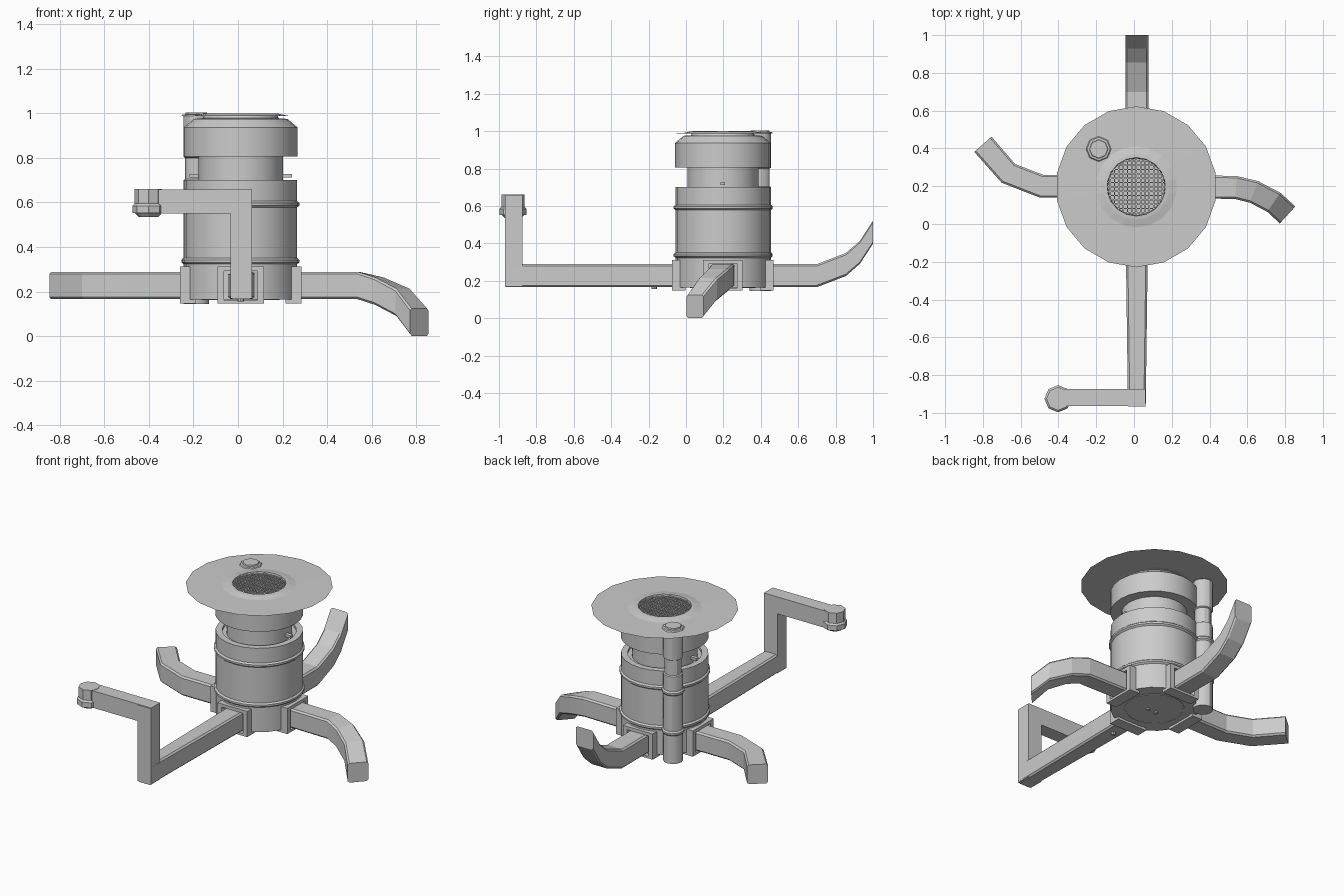
import bpy, bmesh, math
from mathutils import Vector

if "Cube" in bpy.data.objects:
    bpy.data.objects.remove(bpy.data.objects["Cube"])

CX, CY = 0.012, 0.197   # axis of the drain body


def make(name, bm, smooth=False):
    bmesh.ops.recalc_face_normals(bm, faces=bm.faces)
    me = bpy.data.meshes.new(name)
    bm.to_mesh(me)
    bm.free()
    ob = bpy.data.objects.new(name, me)
    bpy.context.collection.objects.link(ob)
    if smooth:
        bpy.ops.object.select_all(action='DESELECT')
        ob.select_set(True)
        bpy.context.view_layer.objects.active = ob
        bpy.ops.object.shade_smooth_by_angle(angle=math.radians(30))
    return ob


def lathe(name, profile, x, y, n=24, smooth=True, cap=True):
    """Revolve (radius, z) points around a vertical axis."""
    bm = bmesh.new()
    rings = []
    for r, z in profile:
        rings.append([bm.verts.new((x + r * math.sin(2 * math.pi * i / n),
                                    y + r * math.cos(2 * math.pi * i / n), z)) for i in range(n)])
    for a, b in zip(rings, rings[1:]):
        for i in range(n):
            bm.faces.new((a[i], a[(i + 1) % n], b[(i + 1) % n], b[i]))
    if cap:
        bm.faces.new(rings[0])
        bm.faces.new(rings[-1])
    return make(name, bm, smooth)


def add_box(bm, lo, hi):
    lo, hi = Vector(lo), Vector(hi)
    vs = bmesh.ops.create_cube(bm, size=1)['verts']
    for v in vs:
        v.co = (lo + hi) / 2 + Vector(a * b for a, b in zip(v.co, hi - lo))


def box(name, lo, hi):
    bm = bmesh.new()
    add_box(bm, lo, hi)
    return make(name, bm)


def arm(name, path, widths=None, h=0.0615, c=0.01):
    """Sweep a chamfered square section, kept upright, along a path."""
    pts = [Vector(p) for p in path]
    bm = bmesh.new()
    rings = []
    for i, p in enumerate(pts):
        d = pts[min(i + 1, len(pts) - 1)] - pts[max(i - 1, 0)]
        side = Vector((d.y, -d.x, 0)).normalized()
        w = widths[i] if widths else 0.061
        sec = [(w, h - c), (w - c, h), (c - w, h), (-w, h - c),
               (-w, c - h), (c - w, -h), (w - c, -h), (w, c - h)]
        rings.append([bm.verts.new(p + side * a + Vector((0, 0, b))) for a, b in sec])
    for a, b in zip(rings, rings[1:]):
        for i in range(8):
            bm.faces.new((a[i], a[(i + 1) % 8], b[(i + 1) % 8], b[i]))
    bm.faces.new(rings[0])
    bm.faces.new(rings[-1])
    return make(name, bm)


def bead(r, z, out=0.01, h=0.014):
    return [(r, z - h), (r + out, z - h * 0.4), (r + out, z + h * 0.4), (r, z + h)]


# Main drum with two beads, open collar on top
R = 0.253
lathe("drain_body", [(R, 0.165)] + bead(R, 0.337) + bead(R, 0.592)
      + [(R, 0.70), (0.215, 0.70), (0.215, 0.685), (0.19, 0.685), (0.19, 0.75)], CX, CY)

# Neck and adjustable upper cup, hollow below the grille
lathe("neck", [(0.19, 0.68), (0.19, 0.82)], CX, CY)
lathe("upper_cup", [(0.19, 0.806), (0.255, 0.806), (0.255, 0.937), (0.21, 0.975),
                    (0.17, 0.978), (0.165, 0.99), (0.155, 0.985), (0.15, 0.84)], CX, CY)

# Thin flange sheet with a raised grille rim
lathe("flange", [(0.426, 0.987), (0.215, 0.989), (0.175, 0.998), (0.155, 1.0), (0.152, 0.984)],
      CX, CY, n=18, smooth=False, cap=False)

# Round grille of crossed bars clipped to the rim
bm = bmesh.new()
rg, count = 0.154, 6
for i in range(-count, count + 1):
    o = i * 0.023
    half = math.sqrt(rg * rg - o * o)
    add_box(bm, (CX + o - 0.0035, CY - half, 0.983), (CX + o + 0.0035, CY + half, 0.990))
    add_box(bm, (CX - half, CY + o - 0.0035, 0.986), (CX + half, CY + o + 0.0035, 0.993))
make("grille", bm)

# Locking screws on the neck
for s in (-1, 1):
    bm = bmesh.new()
    add_box(bm, (CX + s * 0.205 - 0.025, CY - 0.012, 0.712), (CX + s * 0.205 + 0.025, CY + 0.012, 0.728))
    make("neck_screw", bm)

# Side pipe with collars and a top plug
PX, PY = -0.187, 0.397
lathe("side_pipe", [(0.058, 0.145)] + bead(0.058, 0.337, 0.008) + bead(0.058, 0.592, 0.008)
      + [(0.058, 0.70), (0.05, 0.705), (0.05, 0.80), (0.058, 0.805), (0.058, 0.987)], PX, PY, n=12)
lathe("pipe_plug", [(0.068, 0.987), (0.062, 0.994), (0.05, 0.996), (0.048, 1.004)], PX, PY, n=8, smooth=False)

# Underside ring and bolts
lathe("base_ring", [(0.175, 0.17), (0.175, 0.162), (0.165, 0.162), (0.165, 0.164)], CX, CY)
for dx in (-0.03, 0.03):
    lathe("base_bolt", [(0.012, 0.17), (0.012, 0.155)], CX + dx, CY - 0.02, n=8)
lathe("arm_plug", [(0.016, 0.17), (0.014, 0.155)], CX, -0.17, n=8)

# Square socket frames where the four arms enter the drum
for k, nm in enumerate(("right", "back", "left", "front")):
    bm = bmesh.new()
    for lo, hi in (((0.2, -0.105, 0.148), (0.272, -0.075, 0.312)),
                   ((0.2, 0.075, 0.148), (0.272, 0.105, 0.312)),
                   ((0.2, -0.075, 0.292), (0.272, 0.075, 0.312)),
                   ((0.2, -0.075, 0.148), (0.272, 0.075, 0.162))):
        add_box(bm, lo, hi)
    ob = make(nm + "_socket", bm)
    ob.location = (CX, CY, 0)
    ob.rotation_euler.z = k * math.pi / 2

# Four arms: down-curving, side-curving, up-curving and straight
Z = 0.2275
arm("right_arm", [(0.2, 0.2, Z), (0.54, 0.193, Z), (0.635, 0.17, 0.202),
                  (0.74, 0.115, 0.152), (0.813, 0.048, 0.0635)])
arm("left_arm", [(-0.2, 0.2, Z), (-0.49, 0.2, Z), (-0.665, 0.268, Z), (-0.80, 0.422, Z)])
arm("back_arm", [(0.015, 0.4, Z), (0.015, 0.70, Z), (0.015, 0.855, 0.287),
                 (0.015, 0.93, 0.352), (0.015, 1.0, 0.46)])
arm("front_arm", [(0.015, 0.0, Z), (0.015, -0.965, Z)], [0.06, 0.047])

# Upright and spout at the end of the front arm
box("spout_post", (-0.033, -0.967, 0.17), (0.062, -0.873, 0.655))
box("spout_beam", (-0.41, -0.963, 0.55), (0.062, -0.873, 0.658))
lathe("spout_head", [(0.062, 0.66), (0.062, 0.595), (0.072, 0.585), (0.072, 0.552),
                     (0.06, 0.552), (0.045, 0.536)], -0.402, -0.925, n=8, smooth=False)
